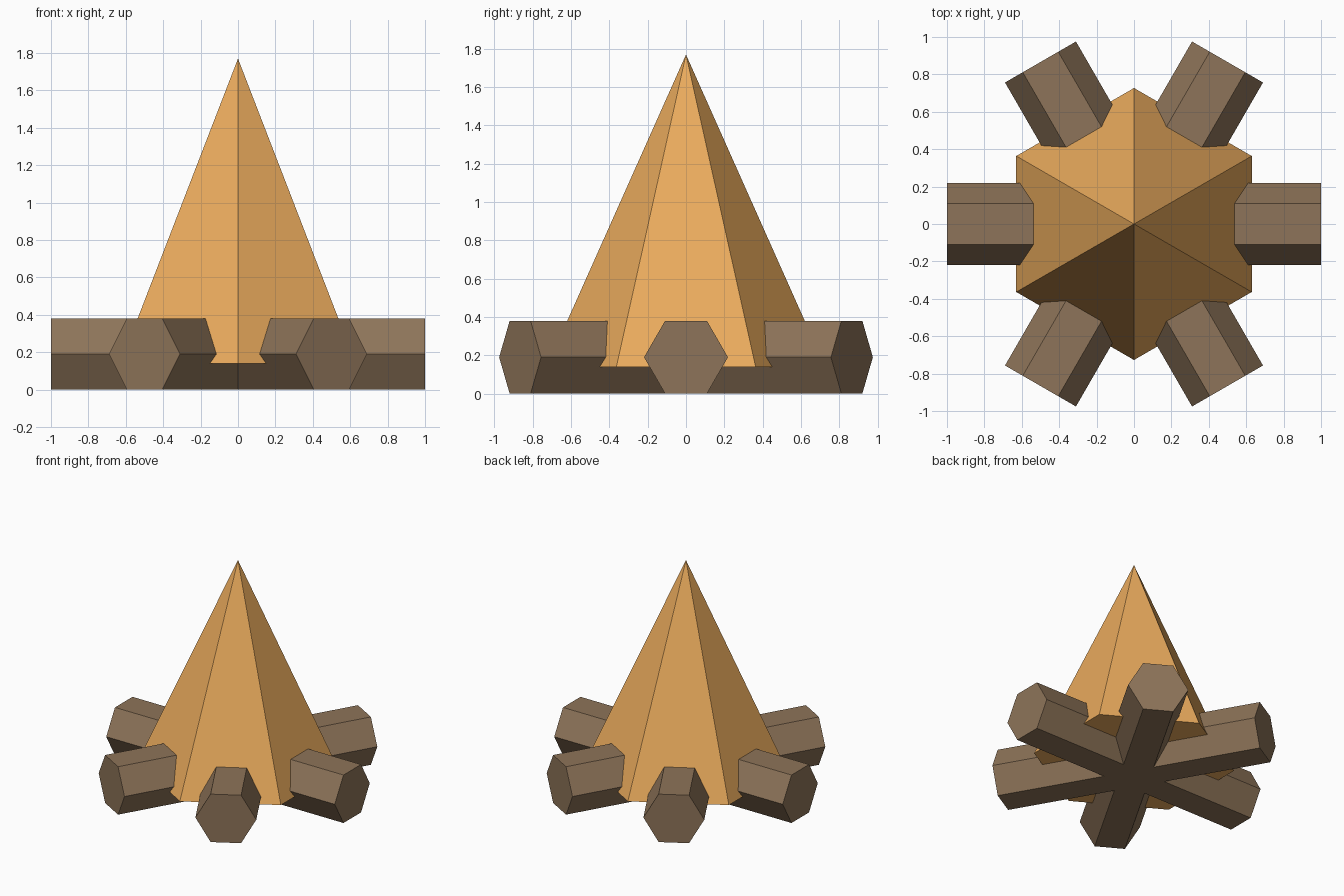
import bpy
from math import radians, pi

if "Cube" in bpy.data.objects:
    bpy.data.objects.remove(bpy.data.objects["Cube"])


def material(name, color):
    mat = bpy.data.materials.new(name)
    mat.diffuse_color = (*color, 1)
    mat.use_nodes = True
    mat.node_tree.nodes["Principled BSDF"].inputs["Base Color"].default_value = mat.diffuse_color
    return mat


def finish(name, mat):
    obj = bpy.context.object
    obj.name = name
    obj.data.materials.append(mat)
    return obj


wood = material("wood", (0.27, 0.175, 0.10))
fire = material("fire", (0.83, 0.41, 0.11))

LOG_RADIUS = 0.219
LOG_HALF_HEIGHT = 0.19

# Three full-length hexagonal logs crossing at the centre, flats up and down
for i in range(3):
    bpy.ops.mesh.primitive_cylinder_add(
        vertices=6, radius=LOG_RADIUS, depth=2,
        location=(0, 0, LOG_HALF_HEIGHT),
        rotation=(0, pi / 2, radians(60 * i)))
    finish(f"log_{i + 1}", wood)

# Six-sided flame with corners pointing front and back
FLAME_BASE, FLAME_TIP = 0.14, 1.77
bpy.ops.mesh.primitive_cone_add(
    vertices=6, radius1=0.727, radius2=0, depth=FLAME_TIP - FLAME_BASE,
    location=(0, 0, (FLAME_BASE + FLAME_TIP) / 2))
finish("flame", fire)
